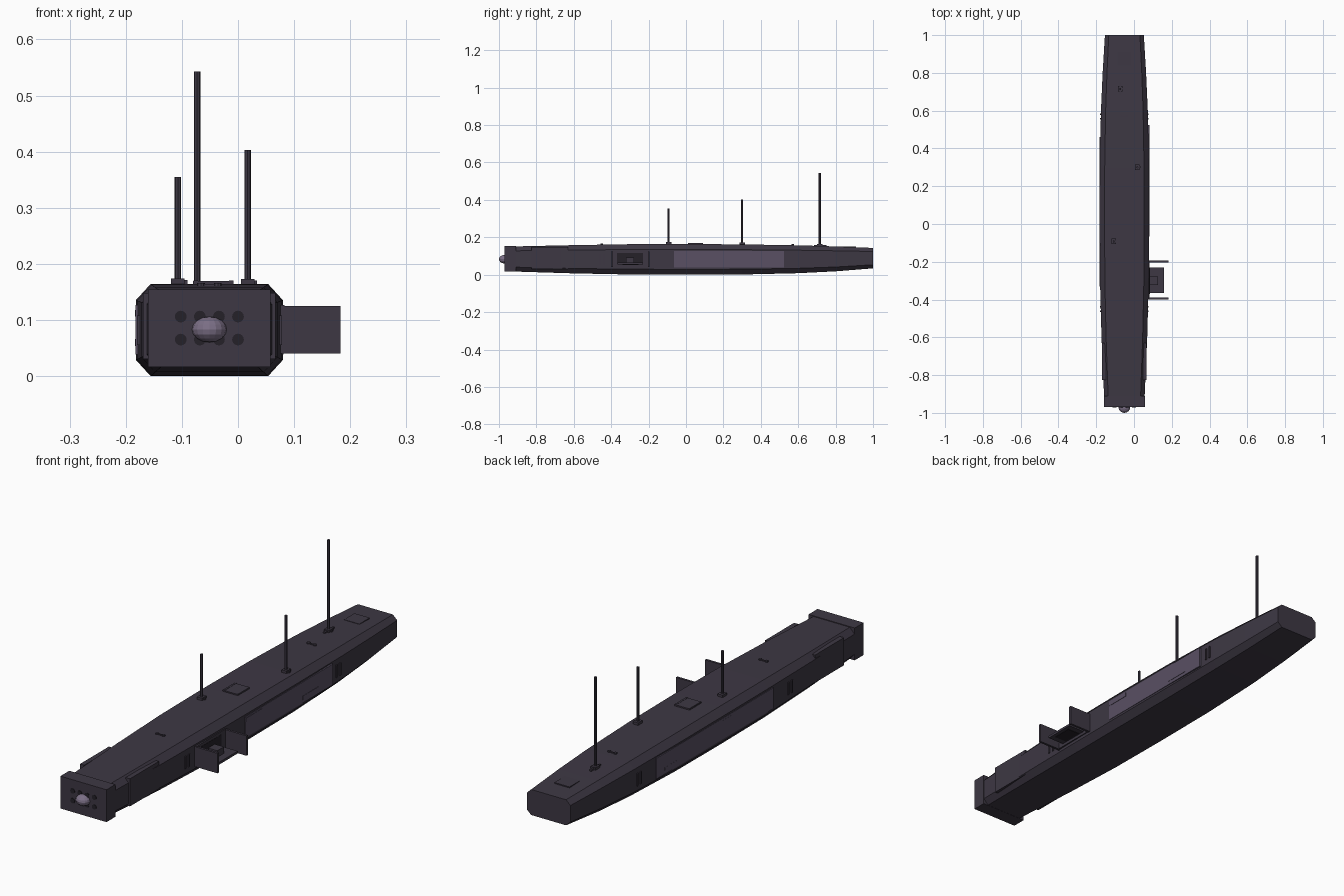
import bpy, bmesh, math
from mathutils import Vector

if "Cube" in bpy.data.objects:
    bpy.data.objects.remove(bpy.data.objects["Cube"])

CX = -0.051  # hull centreline


def material(name, col):
    m = bpy.data.materials.new(name)
    m.diffuse_color = (*col, 1)
    m.use_nodes = True
    m.node_tree.nodes["Principled BSDF"].inputs["Base Color"].default_value = m.diffuse_color
    return m


DARK = material("dark_hull", (0.047, 0.039, 0.057))
LIGHT = material("light_panel", (0.10, 0.08, 0.125))
PALE = material("pale_sensor", (0.2, 0.16, 0.24))
BLACK = material("deep_recess", (0.018, 0.015, 0.022))


def finish(name, bm, mat):
    bmesh.ops.recalc_face_normals(bm, faces=bm.faces)
    me = bpy.data.meshes.new(name)
    bm.to_mesh(me)
    bm.free()
    me.materials.append(mat)
    ob = bpy.data.objects.new(name, me)
    bpy.context.collection.objects.link(ob)
    return ob


def box(name, x, y, z, mat=DARK):
    bm = bmesh.new()
    bmesh.ops.create_cube(bm, size=1)
    for v in bm.verts:
        for i, (a, b) in enumerate((x, y, z)):
            v.co[i] = (a + b) / 2 + v.co[i] * (b - a)
    return finish(name, bm, mat)


def tube(name, loc, r, depth, axis="Z", n=8, mat=DARK):
    bm = bmesh.new()
    bmesh.ops.create_cone(bm, cap_ends=True, segments=n, radius1=r, radius2=r, depth=depth)
    ob = finish(name, bm, mat)
    ob.location = loc
    if axis == "Y":
        ob.rotation_euler.x = math.pi / 2
    return ob


# Hull: octagonal sections (y, half width, bottom z, top z) lofted along y
sections = [(-0.92, 0.107, 0.017, 0.151), (-0.6, 0.121, 0.007, 0.158),
            (-0.3, 0.129, 0.001, 0.163), (0.0, 0.131, 0.0, 0.164),
            (0.3, 0.130, 0.001, 0.162), (0.6, 0.124, 0.008, 0.157),
            (0.8, 0.115, 0.018, 0.151), (1.0, 0.103, 0.034, 0.143)]
bm = bmesh.new()
rings = []
for y, w, b, t in sections:
    c, h = w * 0.8, (t - b) * 0.175
    pts = [(-c, b), (c, b), (w, b + h), (w, t - h), (c, t), (-c, t), (-w, t - h), (-w, b + h)]
    rings.append([bm.verts.new((CX + px, y, pz)) for px, pz in pts])
for r0, r1 in zip(rings, rings[1:]):
    for i in range(8):
        j = (i + 1) % 8
        bm.faces.new((r0[i], r0[j], r1[j], r1[i]))
bm.faces.new(rings[0])
bm.faces.new(rings[-1])
finish("hull", bm, DARK)

# Front block with sensor dome and round ports
box("front_block", (CX - 0.109, CX + 0.109), (-0.97, -0.91), (0.016, 0.154))
for i in range(4):
    for z in (0.065, 0.106):
        tube("front_port", (-0.102 + i * 0.034, -0.9702, z), 0.0105, 0.003, "Y", 16, BLACK)
bm = bmesh.new()
bmesh.ops.create_uvsphere(bm, u_segments=16, v_segments=8, radius=1)
for v in bm.verts:
    v.co = Vector((CX + v.co.x * 0.031, -0.97 + v.co.y * 0.03, 0.083 + v.co.z * 0.023))
finish("sensor_dome", bm, PALE)

# Mirrored side armour and ribs
for s in (-1, 1):
    def sx(a, b):
        return tuple(sorted((CX + s * a, CX + s * b)))
    box("front_side_armour", sx(0.098, 0.118), (-0.825, -0.63), (0.03, 0.148))
    for y, w in ((0.57, 0.129), (-0.45, 0.129)):
        for d in (-0.012, 0.012):
            box("side_rib", sx(0.11, w), (y + d - 0.004, y + d + 0.004), (0.055, 0.108))

# Long light side panels with slim window strips
box("right_light_panel", (0.05, 0.0815), (-0.065, 0.525), (0.038, 0.127), LIGHT)
box("left_light_panel", (-0.183, -0.15), (-0.33, 0.46), (0.038, 0.127), LIGHT)
for y, z in ((-0.01, 0.112), (0.375, 0.06)):
    box("right_strip", (0.07, 0.083), (y - 0.055, y + 0.055), (z - 0.008, z + 0.008), LIGHT)
    box("left_strip", (-0.1835, -0.17), (y - 0.055, y + 0.03), (z - 0.006, z + 0.006), LIGHT)

# Docking bay on the right side
box("bay_frame", (0.05, 0.083), (-0.4, -0.2), (0.042, 0.127))
box("bay_opening", (0.07, 0.084), (-0.37, -0.23), (0.06, 0.115), BLACK)
for y in (-0.395, -0.199):
    box("bay_wall", (0.06, 0.183), (y - 0.005, y + 0.005), (0.04, 0.125))
box("bay_platform", (0.07, 0.16), (-0.365, -0.23), (0.054, 0.064))
box("bay_underside", (0.088, 0.145), (-0.34, -0.255), (0.0525, 0.06), BLACK)
box("bay_pod", (0.085, 0.128), (-0.322, -0.278), (0.062, 0.092))

# Deck hatches and cleats
box("middle_hatch", (-0.08, -0.01), (0.01, 0.09), (0.15, 0.169))
for x in (-0.075, -0.012):
    box("hatch_rail", (x - 0.004, x + 0.004), (0.01, 0.09), (0.15, 0.17))
box("rear_hatch", (CX - 0.036, CX + 0.036), (0.84, 0.91), (0.13, 0.151))
for y, z in ((0.57, 0.161), (-0.45, 0.164)):
    for x in (-0.015, 0.015):
        tube("cleat", (CX + x, y, z - 0.004), 0.007, 0.012)
    box("cleat_bar", (CX - 0.015, CX + 0.015), (y - 0.003, y + 0.003), (z - 0.006, z))

# Antenna masts
for x, y, top, base in ((-0.107, -0.093, 0.355, 0.163), (0.017, 0.30, 0.403, 0.162),
                        (-0.073, 0.715, 0.543, 0.153)):
    tube("antenna_mast", (x, y, (top + base) / 2), 0.0058, top - base)
    box("antenna_base", (x - 0.012, x + 0.012), (y - 0.014, y + 0.016), (base - 0.008, base + 0.011))
    box("antenna_plug", (x + 0.01, x + 0.017), (y - 0.004, y + 0.006), (base - 0.008, base + 0.008))
box("rear_antenna_rail", (-0.077, -0.069), (0.685, 0.75), (0.145, 0.16))
